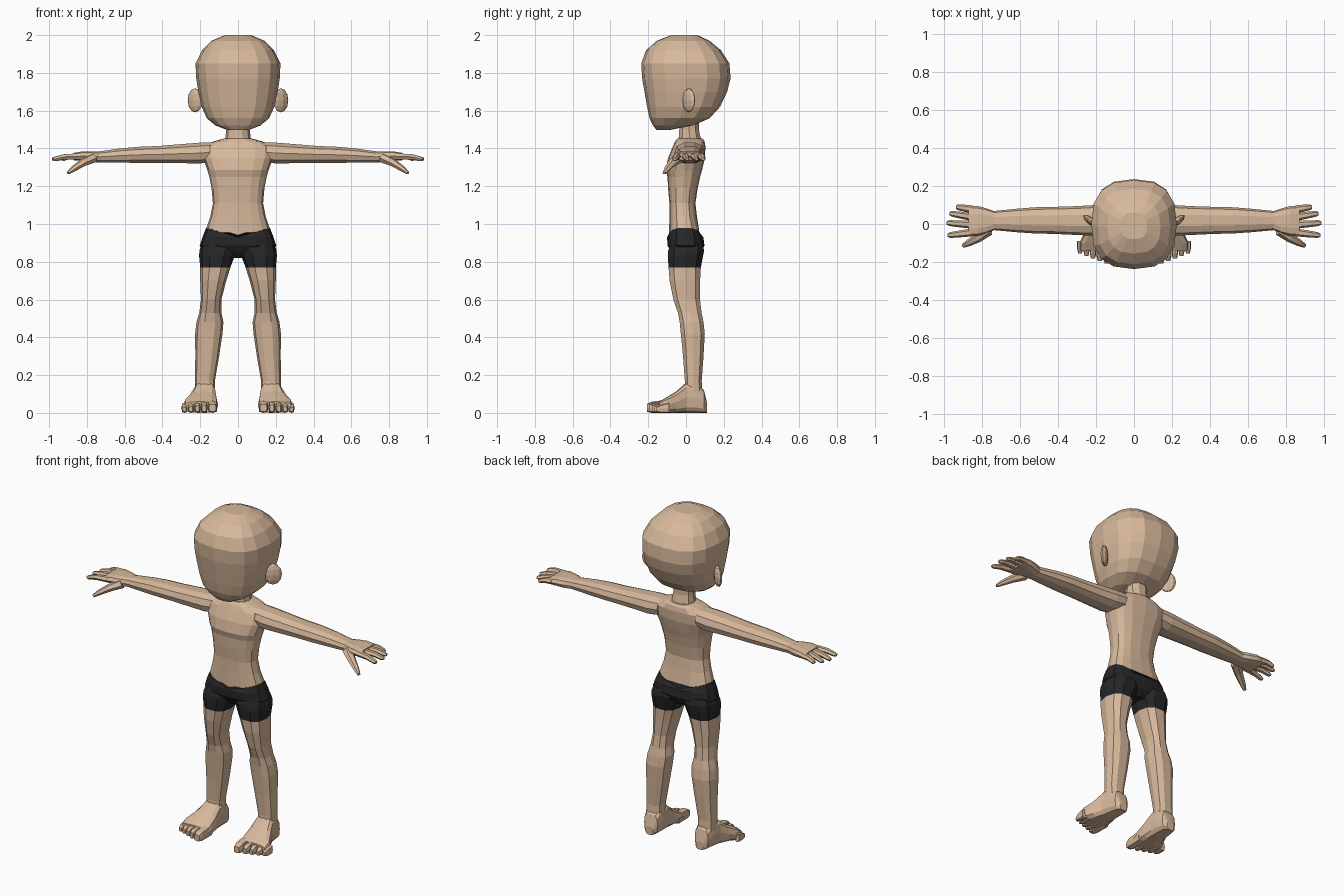
import bpy, bmesh, math
from mathutils import Vector, Matrix

if "Cube" in bpy.data.objects:
    bpy.data.objects.remove(bpy.data.objects["Cube"])


def material(name, rgb):
    m = bpy.data.materials.new(name)
    m.diffuse_color = (*rgb, 1)
    m.use_nodes = True
    m.node_tree.nodes["Principled BSDF"].inputs["Base Color"].default_value = m.diffuse_color
    return m


SKIN = material("skin", (0.68, 0.48, 0.33))
DARK = material("dark cloth", (0.02, 0.02, 0.022))


def finish(name, bm, mirror=False, mats=(SKIN,)):
    bmesh.ops.recalc_face_normals(bm, faces=bm.faces)
    mesh = bpy.data.meshes.new(name)
    bm.to_mesh(mesh)
    bm.free()
    for m in mats:
        mesh.materials.append(m)
    ob = bpy.data.objects.new(name, mesh)
    bpy.context.collection.objects.link(ob)
    if mirror:
        ob.modifiers.new("mirror", 'MIRROR').use_mirror_merge = False
    return ob


def loft(bm, axis, sections, n=12, p=2.5, dip=0.0, dip_ring=None):
    """Skin rounded rings; each section is (position, a0, a1, b0, b1)."""
    rings = []
    for i, (t, a0, a1, b0, b1) in enumerate(sections):
        ring = []
        for k in range(n):
            ang = 2 * math.pi * k / n
            c, s = math.cos(ang), math.sin(ang)
            u = math.copysign(abs(c) ** (2 / p), c) if abs(c) > 1e-6 else 0
            v = math.copysign(abs(s) ** (2 / p), s) if abs(s) > 1e-6 else 0
            a = (a0 + a1) / 2 + u * (a1 - a0) / 2
            b = (b0 + b1) / 2 + v * (b1 - b0) / 2
            h = t - (dip * (1 - abs(u)) if i == dip_ring else 0)
            co = {'z': (a, b, h), 'x': (h, a, b), 'y': (a, h, b)}[axis]
            ring.append(bm.verts.new(co))
        rings.append(ring)
    for r, q in zip(rings, rings[1:]):
        for k in range(n):
            j = (k + 1) % n
            bm.faces.new((r[k], r[j], q[j], q[k]))
    bm.faces.new(rings[0])
    bm.faces.new(rings[-1])


def part(name, axis, sections, mirror=False, **kw):
    bm = bmesh.new()
    loft(bm, axis, sections, **kw)
    return finish(name, bm, mirror)


def digit(bm, points, radii, flat=0.85, n=6):
    """Tapered finger through a few points."""
    rings = []
    pts = [Vector(p) for p in points]
    d = (pts[-1] - pts[0]).normalized()
    side = d.cross(Vector((0, 0, 1))).normalized()
    up = side.cross(d)
    for p, r in zip(pts, radii):
        rings.append([bm.verts.new(p + side * r * math.cos(2 * math.pi * k / n)
                                   + up * r * flat * math.sin(2 * math.pi * k / n))
                      for k in range(n)])
    for r, q in zip(rings, rings[1:]):
        for k in range(n):
            j = (k + 1) % n
            bm.faces.new((r[k], r[j], q[j], q[k]))
    bm.faces.new(rings[0])
    bm.faces.new(rings[-1])


# Head: tall rounded skull with a flat, sloping face
head = [(1.497, .055, -.155, -.09), (1.522, .12, -.175, .04), (1.56, .165, -.193, .125),
        (1.62, .192, -.206, .18), (1.70, .21, -.22, .218), (1.77, .221, -.232, .236),
        (1.85, .225, -.237, .23), (1.92, .19, -.212, .185), (1.97, .14, -.155, .125),
        (2.0, .07, -.08, .06)]
part("head", 'z', [(z, -r, r, f, b) for z, r, f, b in head], n=16, p=2.6)

# Ears: flattened ovals angled backward
bm = bmesh.new()
bmesh.ops.create_uvsphere(bm, u_segments=8, v_segments=6, radius=1)
bm.transform(Matrix.Translation((.227, .015, 1.655)) @ Matrix.Rotation(math.radians(38), 4, 'Z')
             @ Matrix.Diagonal((.05, .02, .064, 1)))
finish("ear", bm, True)

# Neck
part("neck", 'z', [(1.41, -.085, .085, -.05, .095), (1.45, -.068, .068, -.042, .082),
                   (1.50, -.062, .062, -.038, .07), (1.57, -.062, .062, -.035, .07)], n=10, p=2.2)

# Torso: its lowest ring dips at the middle to meet the waistband
torso = [(.98, .167, -.09, .075), (1.04, .147, -.088, .058), (1.11, .133, -.088, .05),
         (1.19, .14, -.095, .062), (1.25, .152, -.098, .075), (1.285, .162, -.108, .085),
         (1.35, .186, -.095, .1), (1.41, .19, -.07, .103), (1.437, .13, -.058, .098),
         (1.452, .075, -.045, .088)]
part("torso", 'z', [(z, -r, r, f, b) for z, r, f, b in torso], n=16, p=2.6, dip=.05, dip_ring=0)

# Shorts: hip section
hips = [(.82, .05, -.045, .05), (.85, .17, -.075, .08), (.885, .203, -.098, .098),
        (.93, .188, -.1, .092), (.98, .169, -.092, .077)]
ob = part("shorts", 'z', [(z, -r, r, f, b) for z, r, f, b in hips],
          n=16, p=2.7, dip=.05, dip_ring=4)
ob.data.materials[0] = DARK

# Legs: the faces above the hem are cloth
HEM = .77
bm = bmesh.new()
loft(bm, 'z', [(.90, .02, .19, -.085, .09), (.86, .008, .204, -.098, .1),
               (.83, .018, .206, -.1, .094), (HEM, .04, .2, -.096, .082),
               (.70, .062, .2, -.09, .078), (.60, .088, .196, -.07, .077),
               (.53, .088, .205, -.045, .085), (.48, .077, .22, -.036, .095),
               (.42, .082, .227, -.03, .102), (.30, .1, .226, -.018, .095),
               (.17, .122, .228, -.008, .085), (.10, .122, .228, -.01, .09)], n=10, p=2.5)
for f in bm.faces:
    f.material_index = 1 if f.calc_center_median().z > HEM else 0
finish("leg", bm, True, (SKIN, DARK))

# Feet: wedge widening toward the toes
part("foot", 'y', [(.112, .145, .195, .0, .05), (.095, .126, .217, .0, .12),
                   (.05, .12, .228, .0, .165), (.0, .117, .238, .0, .16),
                   (-.05, .11, .262, .0, .115), (-.10, .106, .288, .0, .085),
                   (-.14, .108, .285, .0, .06)], True, n=12, p=3.2)

# Toes: big toe longest, each following one shorter
bm = bmesh.new()
x = .108
for i, w in enumerate((.052, .037, .035, .034, .033)):
    tip, h = -.207 + .013 * i, .06 - .004 * i
    loft(bm, 'y', [(-.09, x, x + w, 0, h + .01), (tip + .025, x + .002, x + w, 0, h),
                   (tip, x + .008, x + w - .006, .006, h - .014)], n=8, p=3.5)
    x += w
finish("toes", bm, True)

# Arms: stretched sideways, tapering to the wrist
part("arm", 'x', [(.13, -.055, .098, 1.33, 1.435), (.2, -.062, .1, 1.318, 1.433),
                  (.3, -.058, .094, 1.32, 1.425), (.42, -.052, .09, 1.322, 1.415),
                  (.52, -.05, .088, 1.322, 1.411), (.62, -.043, .08, 1.323, 1.402),
                  (.74, -.032, .068, 1.325, 1.385), (.77, -.032, .07, 1.327, 1.382)],
     True, n=10, p=2.4)

# Palms
part("palm", 'x', [(.73, -.03, .066, 1.328, 1.384), (.775, -.05, .082, 1.328, 1.386),
                   (.82, -.062, .094, 1.333, 1.386), (.87, -.064, .096, 1.337, 1.377)],
     True, n=10, p=3)

# Fingers and thumb
bm = bmesh.new()
for y0, y1, tip in ((-.044, -.06, .98), (-.004, .006, .985), (.037, .056, .97), (.077, .09, .935)):
    base = Vector((.85, y0, 1.358))
    end = Vector((tip, y1, 1.343))
    mid = base.lerp(end, .55) + Vector((0, 0, .006))
    digit(bm, (base, mid, base.lerp(end, .9), end), (.021, .018, .015, .009))
digit(bm, ((.765, -.03, 1.35), (.82, -.072, 1.325), (.87, -.1, 1.293), (.9, -.116, 1.27)),
      (.032, .025, .018, .01))
finish("fingers", bm, True)
